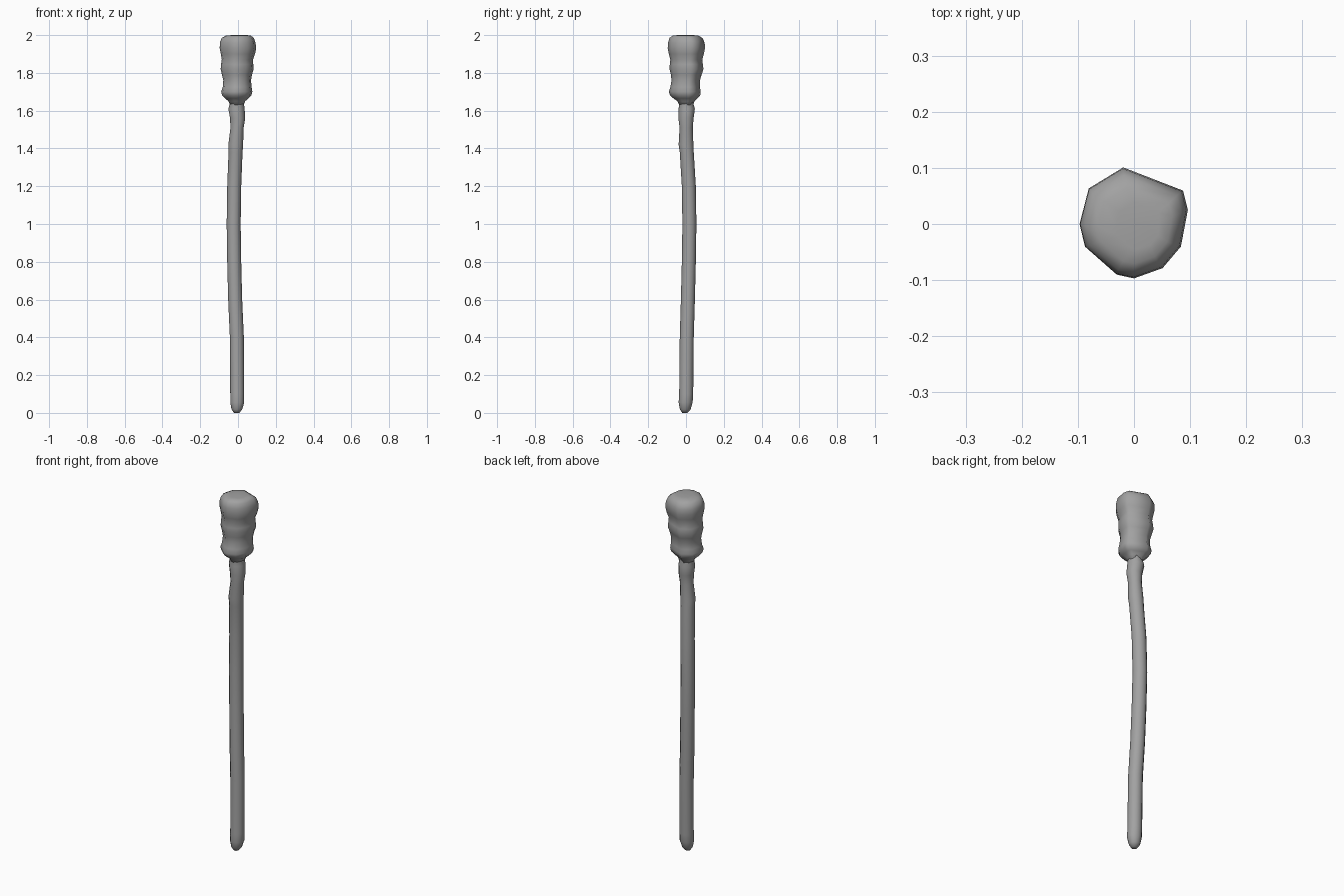
import bpy, math

# Dark grey shared by both parts
grey = bpy.data.materials.new("dark_grey")
grey.diffuse_color = (0.36, 0.36, 0.36, 1.0)


def loft(name, rings, outline):
    """Skin a tube through rings of (z, cx, cy, radius), closed at both ends."""
    n = len(outline)
    verts = [(cx + r * u, cy + r * v, z) for z, cx, cy, r in rings for u, v in outline]
    faces = []
    for k in range(len(rings) - 1):
        for i in range(n):
            j = (i + 1) % n
            a, b = k * n, (k + 1) * n
            faces.append((a + i, a + j, b + j, b + i))
    faces.append(tuple(reversed(range(n))))
    faces.append(tuple(range(len(verts) - n, len(verts))))
    mesh = bpy.data.meshes.new(name)
    mesh.from_pydata(verts, [], faces)
    mesh.shade_smooth()
    mesh.materials.append(grey)
    obj = bpy.data.objects.new(name, mesh)
    bpy.context.collection.objects.link(obj)
    return obj


# Slightly bowed round stem with a knobbly neck
circle = [(math.cos(math.tau * i / 12), math.sin(math.tau * i / 12)) for i in range(12)]
stem = [
    (0.0, -0.007, -0.006, 0.014),
    (0.018, -0.006, -0.004, 0.028),
    (0.055, -0.004, -0.002, 0.037),
    (0.10, -0.004, 0.001, 0.037),
    (0.40, -0.006, 0.004, 0.037),
    (0.60, -0.015, 0.010, 0.037),
    (0.80, -0.020, 0.015, 0.037),
    (1.00, -0.023, 0.018, 0.037),
    (1.20, -0.020, 0.015, 0.037),
    (1.38, -0.013, 0.004, 0.037),
    (1.42, -0.012, 0.000, 0.039),
    (1.51, -0.005, 0.001, 0.035),
    (1.56, -0.002, 0.000, 0.040),
    (1.61, -0.008, 0.004, 0.043),
    (1.64, -0.006, 0.001, 0.037),
    (1.70, -0.004, 0.000, 0.045),
]
loft("stem", stem, circle)

# Ribbed head with an irregular ten-sided section
section = [(1.0, 0.26), (0.91, 0.62), (-0.2, 1.05), (-0.84, 0.66), (-1.01, 0.0),
           (-0.91, -0.42), (-0.32, -0.94), (0.0, -1.01), (0.53, -0.82), (0.87, -0.42)]
head = [
    (1.625, -0.006, 0.0, 0.034),
    (1.65, -0.006, -0.001, 0.044),
    (1.665, -0.006, -0.004, 0.062),
    (1.68, -0.006, -0.006, 0.077),
    (1.70, -0.006, -0.008, 0.082),
    (1.725, -0.004, -0.006, 0.076),
    (1.76, -0.004, -0.003, 0.073),
    (1.79, -0.005, 0.0, 0.079),
    (1.82, -0.004, 0.001, 0.087),
    (1.845, -0.004, 0.0, 0.085),
    (1.87, -0.003, 0.0, 0.082),
    (1.90, 0.0, 0.0, 0.090),
    (1.93, 0.0, 0.0, 0.096),
    (1.96, -0.001, 0.0, 0.094),
    (1.985, -0.001, -0.002, 0.085),
    (1.997, 0.002, -0.004, 0.066),
    (2.0, 0.008, -0.004, 0.040),
]
loft("swab_head", head, section)
